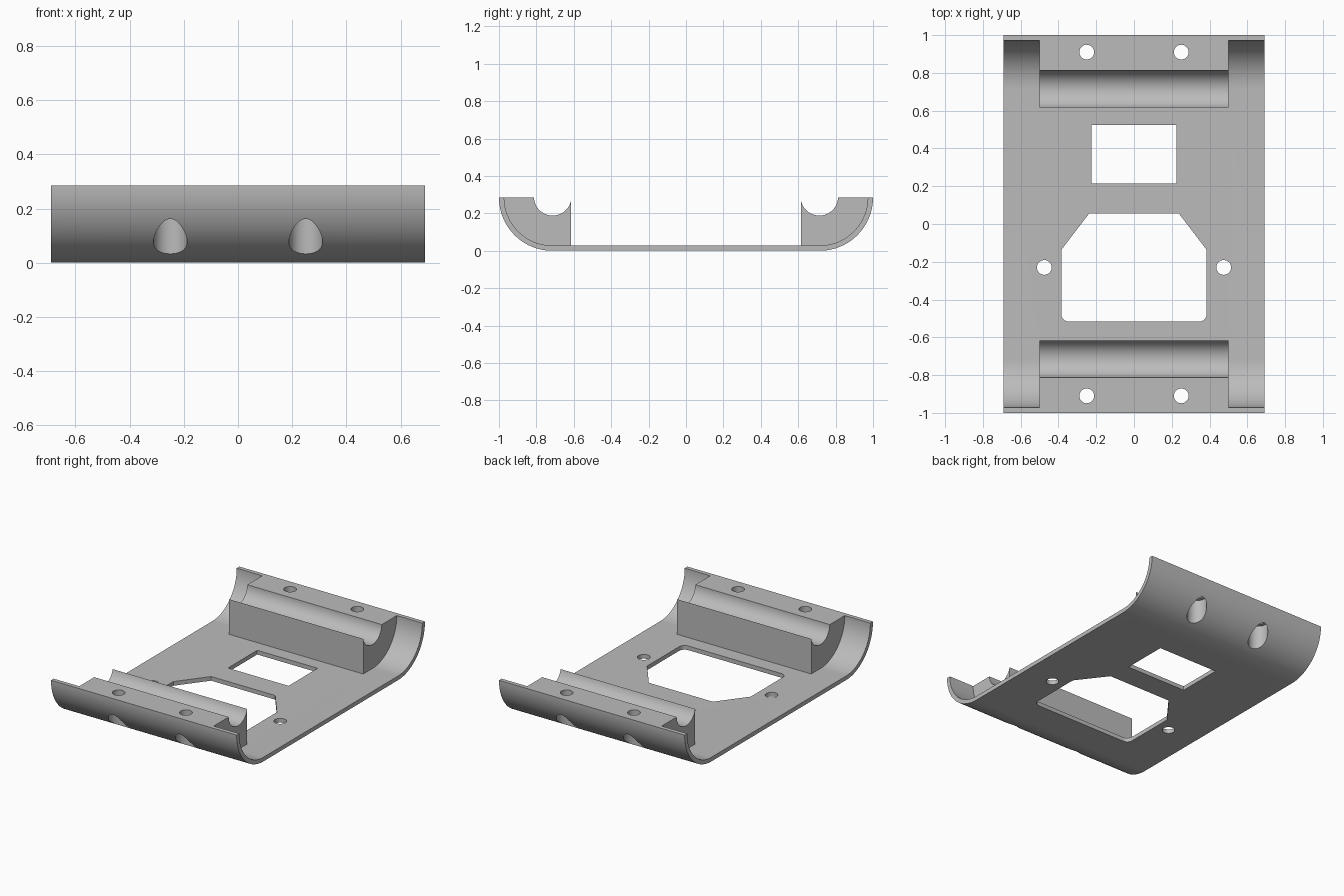
import bpy, bmesh
from math import sin, cos, pi, radians, acos
from mathutils import Matrix

cube = bpy.data.objects.get("Cube")
if cube:
    bpy.data.objects.remove(cube, do_unlink=True)

grey = bpy.data.materials.new("light_grey")
grey.use_nodes = True
colour = (0.5, 0.5, 0.5, 1)
grey.diffuse_color = colour
grey.node_tree.nodes["Principled BSDF"].inputs["Base Color"].default_value = colour

HALF_W, TOP, THICK = 0.69, 0.285, 0.028
BEND_Y = 1 - TOP          # centre of the curved ends


def arc(cx, cy, r, start, end, n):
    """Points on an arc, angles in radians."""
    return [(cx + r * cos(start + (end - start) * i / n),
             cy + r * sin(start + (end - start) * i / n)) for i in range(n + 1)]


def prism(name, points, lo, hi, axis="z"):
    """Extrude a 2D outline along z (points are x, y) or along x (points are y, z)."""
    bm = bmesh.new()
    place = (lambda a, b: (a, b, lo)) if axis == "z" else (lambda a, b: (lo, a, b))
    face = bm.faces.new([bm.verts.new(place(a, b)) for a, b in points])
    moved = bmesh.ops.extrude_face_region(bm, geom=[face])["geom"]
    shift = (0, 0, hi - lo) if axis == "z" else (hi - lo, 0, 0)
    bmesh.ops.translate(bm, vec=shift,
                        verts=[v for v in moved if isinstance(v, bmesh.types.BMVert)])
    bmesh.ops.recalc_face_normals(bm, faces=bm.faces)
    mesh = bpy.data.meshes.new(name)
    bm.to_mesh(mesh)
    bm.free()
    mesh.materials.append(grey)
    obj = bpy.data.objects.new(name, mesh)
    bpy.context.collection.objects.link(obj)
    return obj


def disc(name, x, y, r, lo, hi):
    return prism(name, arc(x, y, r, 0, 2 * pi, 48)[:-1], lo, hi)


# Curved tray: outer outline out, inner outline back
outer = arc(BEND_Y, TOP, TOP, -pi / 2, 0, 32)
inner = arc(BEND_Y, TOP, TOP - THICK, 0, -pi / 2, 32)


def flip(pts):
    return [(-y, z) for y, z in reversed(pts)]


tray = prism("tray", outer + inner + flip(inner) + flip(outer), -HALF_W, HALF_W, "x")

# Grooved clamp blocks at both ends, seated into the curved wall
GROOVE_Y, GROOVE_Z, GROOVE_R, BLOCK_Y = 0.713, 0.288, 0.1, 0.616
tilt = acos((GROOVE_Y - BLOCK_Y) / GROOVE_R)
seat = arc(BEND_Y, TOP, TOP - THICK / 2, -pi / 2, 0, 32)
groove = arc(GROOVE_Y, GROOVE_Z, GROOVE_R, -0.03, -pi + tilt, 28)
block_outline = [(BLOCK_Y, THICK / 2)] + seat + groove
blocks = [prism("back_block", block_outline, -0.5, 0.5, "x"),
          prism("front_block", flip(block_outline), -0.5, 0.5, "x")]

# Cutters: windows in the floor
cutters = [prism("square_window_cutter",
                 [(-.225, .215), (.225, .215), (.225, .525), (-.225, .525)], -.1, .1)]
half = arc(0.345, -0.477, 0.04, -pi / 2, 0, 8) + [(0.385, -0.137), (0.238, 0.055)]
cutters.append(prism("large_window_cutter", half + flip(half), -.1, .1))

# Cutters: floor holes, and counterbored screw holes through the blocks
for x in (-1, 1):
    cutters.append(disc("floor_hole_cutter", x * 0.475, -0.23, 0.039, -.1, .1))
    for y in (-1, 1):
        cutters.append(disc("screw_hole_cutter", x * 0.25, y * 0.91, 0.039, -.1, .4))
        cutters.append(disc("counterbore_cutter", x * 0.25, y * 0.91, 0.062, -.1, .2))

# Combine into one solid
for tool, operation in [(b, "UNION") for b in blocks] + [(c, "DIFFERENCE") for c in cutters]:
    mod = tray.modifiers.new(tool.name, "BOOLEAN")
    mod.operation = operation
    mod.solver = "EXACT"
    mod.object = tool
bpy.context.view_layer.update()
solid = bpy.data.meshes.new_from_object(
    tray.evaluated_get(bpy.context.evaluated_depsgraph_get()))
tray.modifiers.clear()
tray.data = solid
tray.name = "mounting_tray"
for tool in blocks + cutters:
    bpy.data.objects.remove(tool, do_unlink=True)

# Smooth curves, sharp edges
bpy.ops.object.select_all(action="DESELECT")
tray.select_set(True)
bpy.context.view_layer.objects.active = tray
bpy.ops.object.shade_smooth_by_angle(angle=radians(30))
